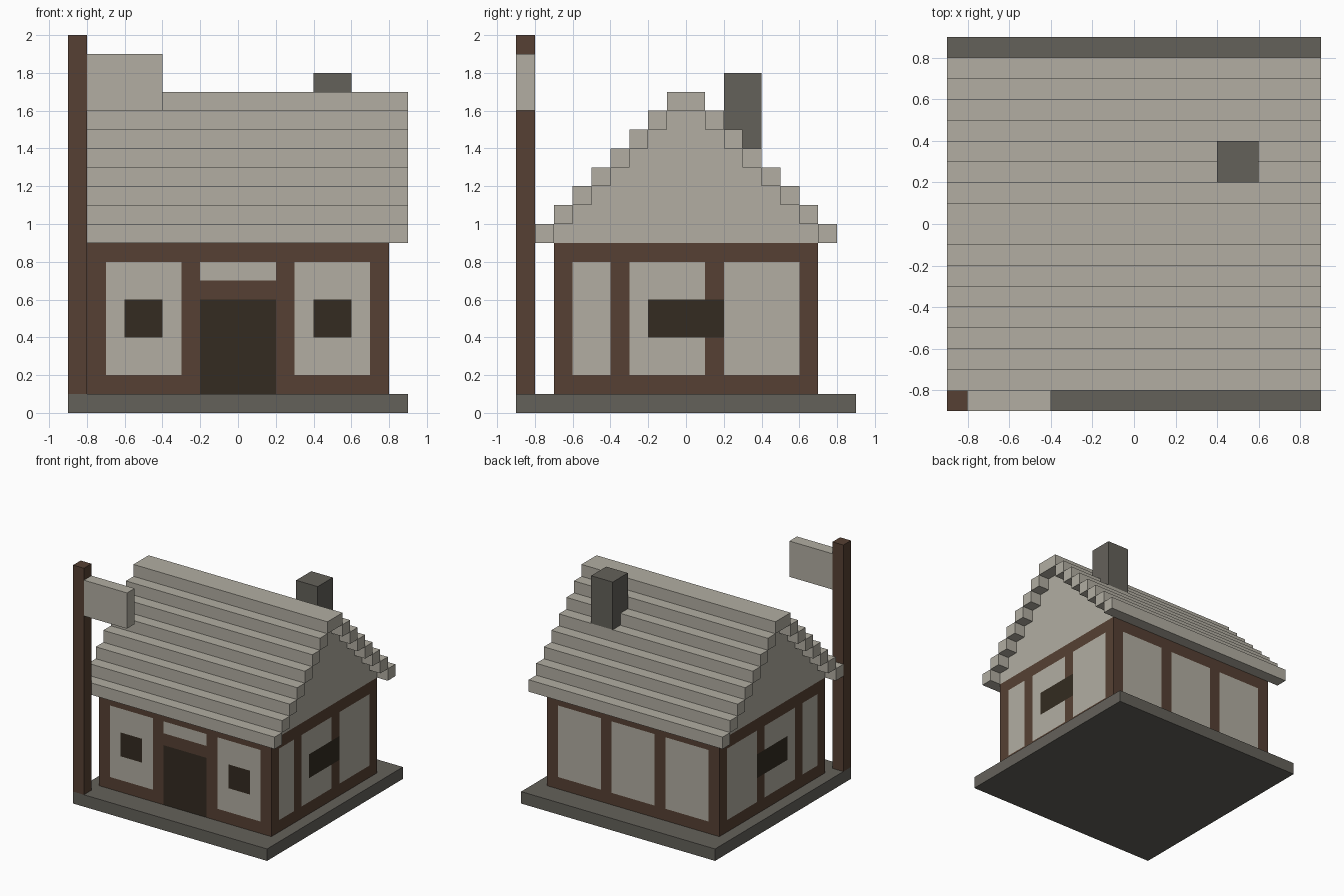
import bpy, bmesh
from mathutils import Vector

if "Cube" in bpy.data.objects:
    bpy.data.objects.remove(bpy.data.objects["Cube"])


def material(name, rgb):
    m = bpy.data.materials.new(name)
    m.diffuse_color = (*rgb, 1)
    m.use_nodes = True
    m.node_tree.nodes["Principled BSDF"].inputs["Base Color"].default_value = m.diffuse_color
    return m


CREAM = material("cream_plaster", (0.445, 0.423, 0.361))
BROWN = material("brown_timber", (0.093, 0.051, 0.033))
GREY = material("grey_stone", (0.127, 0.120, 0.102))
DARK = material("dark_opening", (0.033, 0.024, 0.015))


def finish(bm, name, *mats):
    bmesh.ops.recalc_face_normals(bm, faces=bm.faces)
    mesh = bpy.data.meshes.new(name)
    bm.to_mesh(mesh)
    bm.free()
    for m in mats:
        mesh.materials.append(m)
    ob = bpy.data.objects.new(name, mesh)
    bpy.context.collection.objects.link(ob)
    return ob


def box_bm(x, y, z):
    bm = bmesh.new()
    bmesh.ops.create_cube(bm, size=1)
    for v in bm.verts:
        v.co = Vector([lo + (c + 0.5) * (hi - lo)
                       for c, (lo, hi) in zip(v.co, (x, y, z))])
    return bm


def box(name, x, y, z, mat):
    return finish(box_bm(x, y, z), name, mat)


# Stone base, flagpole, flag and chimney
box("base", (-0.9, 0.9), (-0.9, 0.9), (0, 0.1), GREY)
box("flagpole", (-0.9, -0.8), (-0.9, -0.8), (0.1, 2.0), BROWN)
box("flag", (-0.8, -0.4), (-0.9, -0.8), (1.6, 1.9), CREAM)
box("chimney", (0.4, 0.6), (0.2, 0.4), (1.4, 1.8), GREY)

# Rectangles on each wall: (from, to, bottom, top), later ones win
PLASTER, OPENING = 1, 2
FRONT = [(-0.7, -0.3, 0.2, 0.8, PLASTER), (0.3, 0.7, 0.2, 0.8, PLASTER),
         (-0.2, 0.2, 0.7, 0.8, PLASTER), (-0.2, 0.2, 0.1, 0.6, OPENING),
         (-0.6, -0.4, 0.4, 0.6, OPENING), (0.4, 0.6, 0.4, 0.6, OPENING)]
BACK = [(a, a + 0.4, 0.2, 0.8, PLASTER) for a in (-0.7, -0.2, 0.3)]
SIDE = [(-0.6, -0.4, 0.2, 0.8, PLASTER), (-0.3, 0.1, 0.2, 0.8, PLASTER),
        (0.2, 0.6, 0.2, 0.8, PLASTER), (-0.2, 0.2, 0.4, 0.6, OPENING)]

# Timber-framed walls, cut into a grid and coloured by wall rectangle
bm = box_bm((-0.8, 0.8), (-0.7, 0.7), (0.1, 0.9))
for axis, half, mid in ((0, 7, 0), (1, 6, 0), (2, 3, 0.5)):
    for i in range(-half, half + 1):
        co, no = Vector((0, 0, 0)), Vector((0, 0, 0))
        co[axis], no[axis] = mid + i * 0.1, 1
        bmesh.ops.bisect_plane(bm, geom=bm.verts[:] + bm.edges[:] + bm.faces[:],
                               plane_co=co, plane_no=no)
for f in bm.faces:
    f.normal_update()
    c, n = f.calc_center_median(), f.normal
    if abs(n.z) > 0.5:
        continue
    u, rects = (c.y, SIDE) if abs(n.x) > 0.5 else (c.x, FRONT if n.y < 0 else BACK)
    for a, b, lo, hi, index in rects:
        if a < u < b and lo < c.z < hi:
            f.material_index = index
finish(bm, "walls", BROWN, CREAM, DARK)

# Stepped gable under the roof: half profile mirrored, then extruded along x
half = []
for i in range(7):
    half += [(0.7 - 0.1 * i, 0.9 + 0.1 * i), (0.7 - 0.1 * i, 1.0 + 0.1 * i)]
profile = half + [(-y, z) for y, z in reversed(half)]
bm = bmesh.new()
face = bm.faces.new([bm.verts.new((-0.8, y, z)) for y, z in profile])
ext = bmesh.ops.extrude_face_region(bm, geom=[face])
bmesh.ops.translate(bm, vec=(1.6, 0, 0),
                    verts=[v for v in ext["geom"] if isinstance(v, bmesh.types.BMVert)])
finish(bm, "gable", CREAM)

# Roof beams climbing both slopes to the ridge
for i in range(7):
    outer, z = 0.8 - 0.1 * i, 0.9 + 0.1 * i
    box(f"roof_beam_front_{i}", (-0.9, 0.9), (-outer, 0.1 - outer), (z, z + 0.1), CREAM)
    box(f"roof_beam_back_{i}", (-0.9, 0.9), (outer - 0.1, outer), (z, z + 0.1), CREAM)
box("roof_ridge", (-0.9, 0.9), (-0.1, 0.1), (1.6, 1.7), CREAM)
